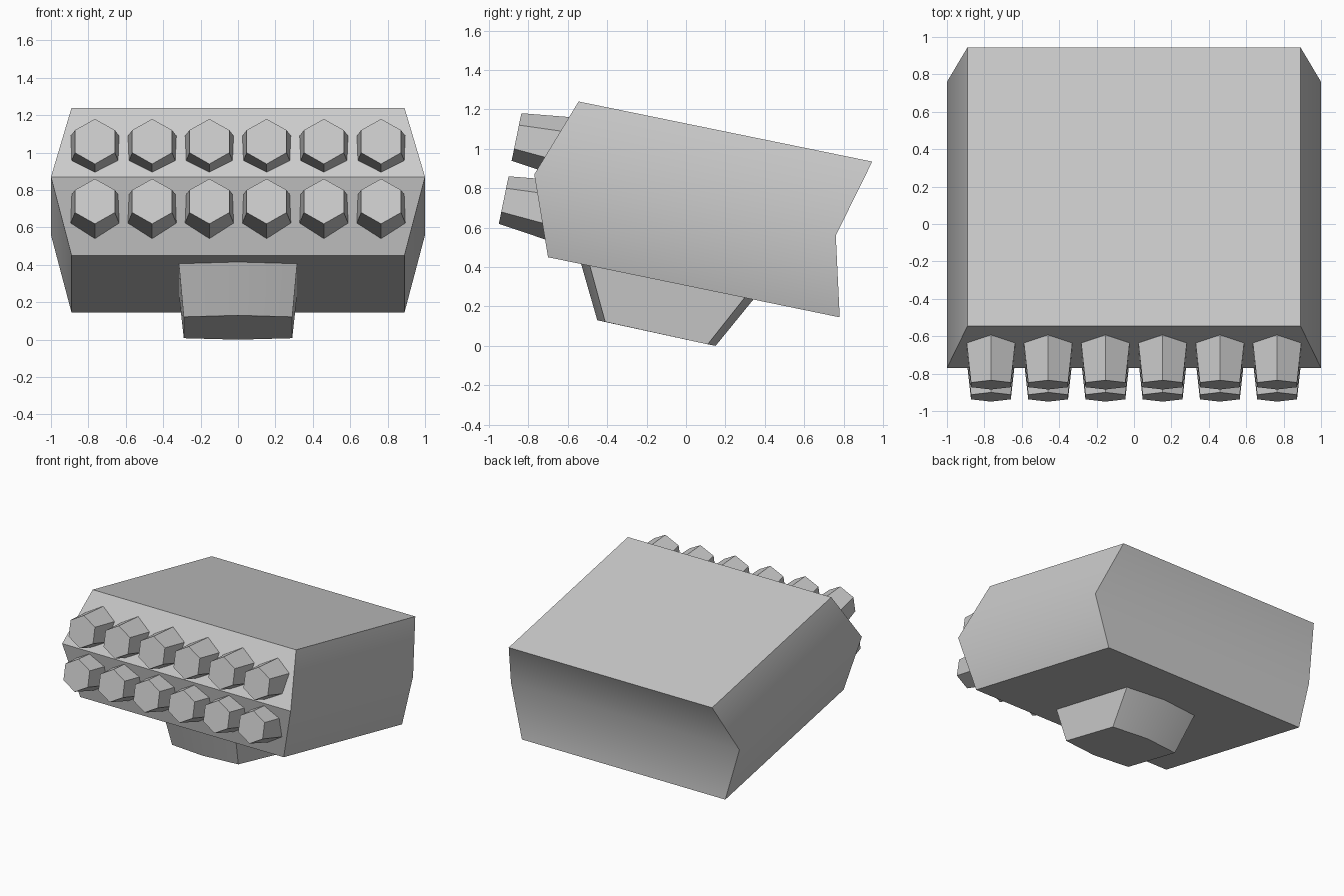
import bpy, bmesh, math
from mathutils import Matrix, Vector

cube = bpy.data.objects.get("Cube")
if cube:
    bpy.data.objects.remove(cube, do_unlink=True)

grey = bpy.data.materials.new("plain grey")
grey.use_nodes = True
colour = (0.6, 0.6, 0.6, 1)
grey.diffuse_color = colour
grey.node_tree.nodes["Principled BSDF"].inputs["Base Color"].default_value = colour


def finish(name, bm):
    bmesh.ops.recalc_face_normals(bm, faces=bm.faces)
    mesh = bpy.data.meshes.new(name)
    bm.to_mesh(mesh)
    bm.free()
    mesh.materials.append(grey)
    obj = bpy.data.objects.new(name, mesh)
    bpy.context.collection.objects.link(obj)
    bpy.ops.object.select_all(action="DESELECT")
    obj.select_set(True)
    bpy.context.view_layer.objects.active = obj
    bpy.ops.object.shade_smooth_by_angle(angle=math.radians(35))
    return obj


def loft(name, rings):
    """Skin a stack of equal-sized rings and cap both ends."""
    bm = bmesh.new()
    loops = [[bm.verts.new(p) for p in ring] for ring in rings]
    for a, b in zip(loops, loops[1:]):
        for i in range(len(a)):
            j = (i + 1) % len(a)
            bm.faces.new((a[i], a[j], b[j], b[i]))
    bm.faces.new(loops[0])
    bm.faces.new(loops[-1])
    return finish(name, bm)


# Housing: slanted block, widest at its middle level
def housing_ring(w, front, back):
    return [(-w, *front), (w, *front), (w, *back), (-w, *back)]


loft("housing", [
    housing_ring(0.89, (-0.70, 0.45), (0.78, 0.145)),
    housing_ring(1.0, (-0.77, 0.87), (0.76, 0.56)),
    housing_ring(0.89, (-0.545, 1.24), (0.945, 0.935)),
])


# Mount: tapered foot with bowed front and back, top buried in the housing
def mount_ring(w, front, back, bow):
    (fy, fz), (by, bz) = front, back
    drop = bow * 0.2
    return [(-w, fy + bow, fz - drop), (0, fy, fz), (w, fy + bow, fz - drop),
            (w, by - bow, bz + drop), (0, by, bz), (-w, by - bow, bz + drop)]


loft("mount", [
    mount_ring(0.29, (-0.45, 0.13), (0.15, 0.0), 0.04),
    mount_ring(0.32, (-0.545, 0.46), (0.37, 0.27), 0.045),
])

# Barrels: two rows of six tapered hexagons, tilted with the housing
tilt = math.radians(11.6)
axis = Vector((0, math.cos(tilt), -math.sin(tilt)))
length = 0.3
for row, (y, z) in {"upper": (-0.86, 1.06), "lower": (-0.925, 0.74)}.items():
    for i in range(6):
        bm = bmesh.new()
        bmesh.ops.create_cone(bm, cap_ends=True, segments=6, radius1=0.123,
                              radius2=0.16, depth=length)
        centre = Vector(((i - 2.5) * 0.306, y, z)) + axis * length / 2
        bm.transform(Matrix.Translation(centre)
                     @ Matrix.Rotation(-math.pi / 2 - tilt, 4, "X"))
        finish(f"{row}_barrel_{i + 1}", bm)
